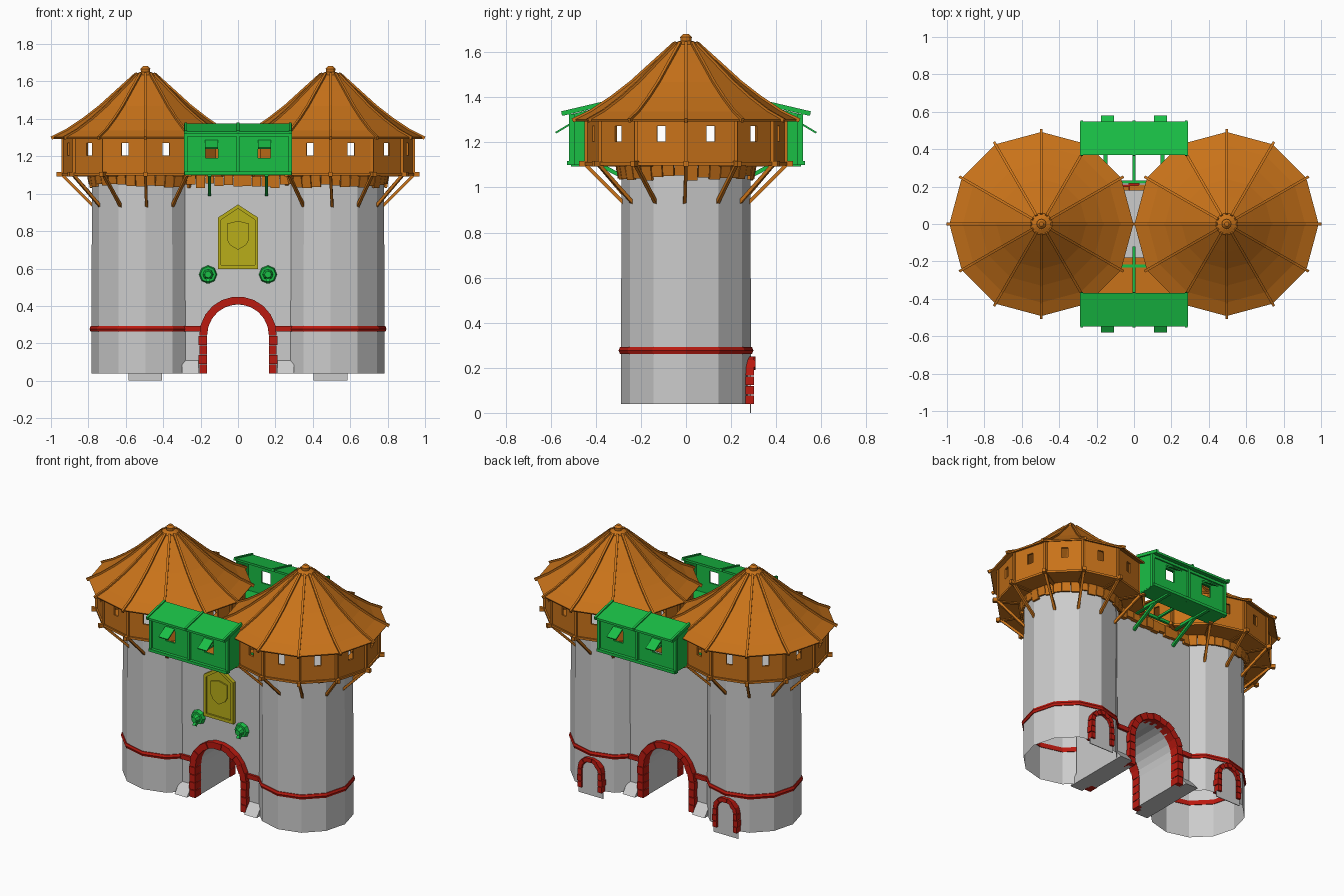
import bpy, bmesh, math, random
from mathutils import Vector, Matrix

if "Cube" in bpy.data.objects:
    bpy.data.objects.remove(bpy.data.objects["Cube"])

random.seed(4)
TX = 0.495          # tower centre offset
rad = math.radians


def mat(name, c):
    m = bpy.data.materials.new(name)
    m.diffuse_color = (*c, 1)
    m.use_nodes = True
    m.node_tree.nodes["Principled BSDF"].inputs["Base Color"].default_value = m.diffuse_color
    return m


WOOD = mat("wood", (0.58, 0.17, 0.01))
GREEN = mat("green", (0.01, 0.52, 0.06))
RED = mat("red", (0.5, 0.01, 0.005))
YELLOW = mat("yellow", (0.48, 0.42, 0.01))


def finish(bm, name, m=None, thick=0):
    bmesh.ops.remove_doubles(bm, verts=bm.verts, dist=1e-5)
    bmesh.ops.recalc_face_normals(bm, faces=bm.faces)
    me = bpy.data.meshes.new(name)
    bm.to_mesh(me)
    bm.free()
    ob = bpy.data.objects.new(name, me)
    bpy.context.collection.objects.link(ob)
    if m:
        me.materials.append(m)
    if thick:
        mod = ob.modifiers.new("thickness", 'SOLIDIFY')
        mod.thickness = thick
    return ob


def box(bm, a, b):
    a, b = Vector(a), Vector(b)
    d = b - a
    bmesh.ops.create_cube(bm, size=1, matrix=Matrix.Translation((a + b) / 2)
                          @ Matrix.Diagonal((abs(d.x), abs(d.y), abs(d.z), 1)))


def beam(bm, p, q, w, h):
    p, q = Vector(p), Vector(q)
    d = q - p
    bmesh.ops.create_cube(bm, size=1, matrix=Matrix.Translation((p + q) / 2)
                          @ d.to_track_quat('X', 'Z').to_matrix().to_4x4()
                          @ Matrix.Diagonal((d.length, w, h, 1)))


def prism(bm, pts, lo, hi, axis='y'):
    # pts are (x, z) extruded along y, or (y, z) extruded along x
    P = (lambda p, t: (p[0], t, p[1])) if axis == 'y' else (lambda p, t: (t, p[0], p[1]))
    A = [bm.verts.new(P(p, lo)) for p in pts]
    B = [bm.verts.new(P(p, hi)) for p in pts]
    bm.faces.new(A)
    bm.faces.new(B[::-1])
    for i in range(len(pts)):
        j = (i + 1) % len(pts)
        bm.faces.new((A[i], A[j], B[j], B[i]))


def pol(cx, deg, r, z):
    return Vector((cx + r * math.cos(rad(deg)), r * math.sin(rad(deg)), z))


def lathe(bm, cx, prof, n=12, closed=False):
    rings = [[bm.verts.new(pol(cx, 360 * k / n, max(r, 1e-3), z)) for k in range(n)] for r, z in prof]
    pairs = list(zip(rings, rings[1:])) + ([(rings[-1], rings[0])] if closed else [])
    for a, b in pairs:
        for k in range(n):
            j = (k + 1) % n
            bm.faces.new((a[k], a[j], b[j], b[k]))


def arc_pts(cx, r, zc, n):
    return [(cx - r * math.cos(math.pi * i / n), zc + r * math.sin(math.pi * i / n)) for i in range(n + 1)]


def stone_arch(bm, cx, y0, y1, ri, ro, zc, legs, n):
    I, O = arc_pts(cx, ri, zc, n), arc_pts(cx, ro, zc, n)
    for i in range(n):
        g = 0.006 * (i % 2)
        prism(bm, [I[i], O[i], O[i + 1], I[i + 1]], y0 - math.copysign(g, y1 - y0) + 0, y1)
    h = (zc - 0.04) / legs
    for s in (-1, 1):
        for k in range(legs):
            box(bm, (cx + s * ri, y0, 0.04 + k * h), (cx + s * (ro + 0.004 * (k % 2)), y1, 0.036 + (k + 1) * h))


# Stone towers
bm = bmesh.new()
for s in (-1, 1):
    lathe(bm, s * TX, [(0.288, 0.04), (0.288, 0.3), (0.286, 1.1), (0, 1.1)])
finish(bm, "tower_walls")

# Gate block with arched passage
bm = bmesh.new()
prism(bm, [(-0.3, 0.04)] + [(-0.168, 0.04)] + arc_pts(0, 0.168, 0.24, 12) + [(0.168, 0.04), (0.3, 0.04), (0.3, 1.08), (-0.3, 1.08)], -0.18, 0.18)
for s in (-1, 1):
    for t in (-1, 1):
        prism(bm, [(t * 0.17, 0.12), (t * 0.235, 0.04), (t * 0.17, 0.04)], s * 0.21, s * 0.3, 'x')
finish(bm, "gate_wall")

# Rear door panels and thresholds
bm = bmesh.new()
for s in (-1, 1):
    prism(bm, [(s * TX - 0.06, 0.04)] + arc_pts(s * TX, 0.06, 0.16, 8) + [(s * TX + 0.06, 0.04)], 0.27, 0.289)
    box(bm, (s * TX - 0.09, 0.284, 0), (s * TX + 0.09, 0.289, 0.04))
finish(bm, "rear_doors")

# Red stone arches and string course
bm = bmesh.new()
for t in (-1, 1):
    stone_arch(bm, 0, t * 0.212, t * 0.15, 0.165, 0.207, 0.243, 4, 11)
for s in (-1, 1):
    stone_arch(bm, s * TX, 0.302, 0.25, 0.06, 0.088, 0.165, 3, 7)
finish(bm, "stone_arches", RED)
bm = bmesh.new()
for s in (-1, 1):
    lathe(bm, s * TX, [(0.284, 0.262), (0.293, 0.262), (0.299, 0.277), (0.293, 0.292), (0.284, 0.292)], closed=True)
    for t in (-1, 1):
        box(bm, (s * 0.2, t * 0.17, 0.262), (s * 0.29, t * 0.195, 0.292))
finish(bm, "string_course", RED)

# Conical roofs with ribs and finials
PROF = [(0.492, 1.302), (0.42, 1.338), (0.33, 1.398), (0.24, 1.468), (0.15, 1.55), (0.05, 1.64)]
bm, ribs = bmesh.new(), bmesh.new()
for s in (-1, 1):
    lathe(bm, s * TX, PROF)
    for k in range(12):
        for (r0, z0), (r1, z1) in zip(PROF, PROF[1:]):
            if r0 > 0.49:
                r0, z0 = 0.503, 1.297
            beam(ribs, pol(s * TX, 30 * k, r0, z0), pol(s * TX, 30 * k, r1, z1), 0.014, 0.018)
    lathe(ribs, s * TX, [(0, 1.6), (0.068, 1.615), (0.06, 1.635), (0.03, 1.65), (0.024, 1.65), (0.026, 1.668), (0.012, 1.682), (0, 1.682)])
finish(bm, "tower_roofs", WOOD, 0.01)
finish(ribs, "roof_ribs_and_finials", WOOD)

# Timber gallery walls with a window in each facet
bm = bmesh.new()
U, Z = [0, 0.415, 0.585, 1], [1.11, 1.205, 1.272, 1.325]
for s in (-1, 1):
    for k in range(12):
        a, b = pol(s * TX, 30 * k, 0.44, 0), pol(s * TX, 30 * k + 30, 0.44, 0)
        g = [[bm.verts.new(a.lerp(b, u) + Vector((0, 0, z))) for u in U] for z in Z]
        for i in range(3):
            for j in range(3):
                if (i, j) != (1, 1):
                    bm.faces.new((g[i][j], g[i][j + 1], g[i + 1][j + 1], g[i + 1][j]))
finish(bm, "gallery_walls", WOOD, 0.012)

# Gallery floor, posts, joists and struts
bm = bmesh.new()
for s in (-1, 1):
    lathe(bm, s * TX, [(0.275, 1.098), (0.45, 1.098), (0.45, 1.112), (0.275, 1.112)], closed=True)
    for k in range(12):
        a = 30 * k
        c = s * TX
        beam(bm, pol(c, a, 0.442, 1.1), pol(c, a, 0.442, 1.32), 0.016, 0.016)
        beam(bm, pol(c, a, 0.28, 1.105), pol(c, a, 0.475, 1.105), 0.022, 0.024)
        inward = math.cos(rad(a)) * -s
        if inward < 0.6:
            beam(bm, pol(c, a + random.uniform(-2, 2), 0.275, 0.93), pol(c, a, 0.445, 1.1), 0.015, 0.015)
box(bm, (-0.3, -0.39, 1.098), (0.3, -0.18, 1.11))
finish(bm, "gallery_frame", WOOD)

# Ragged boards below the gallery floor
bm = bmesh.new()
for s in (-1, 1):
    for k in range(36):
        p = pol(s * TX, 10 * k + 5, 0.294, 0)
        if abs(p.x) < 0.25:
            continue
        low = Vector((0, 0, random.uniform(1.03, 1.055)))
        out = pol(0, 10 * k + 5, 0.012, 1.1)
        d = Matrix.Translation(p + (low + out) / 2) @ Matrix.Rotation(rad(10 * k + 5), 4, 'Z') \
            @ Matrix.Rotation(rad(10), 4, 'Y') @ Matrix.Diagonal((0.014, 0.05, 1.1 - low.z, 1))
        bmesh.ops.create_cube(bm, size=1, matrix=d)
for t in (-1, 1):
    for k in range(11):
        x = -0.275 + k * 0.05
        box(bm, (x, t * 0.178, random.uniform(1.03, 1.055)), (x + 0.048, t * random.uniform(0.2, 0.212), 1.1))
finish(bm, "hanging_boards", WOOD)

# Green projecting bays over the gate, front and back
bm = bmesh.new()
for t in (-1, 1):
    def bx(x0, x1, y0, y1, z0, z1):
        box(bm, (x0, t * y0, z0), (x1, t * y1, z1))
    prism(bm, [(t * 0.548, 1.318), (t * 0.37, 1.36), (t * 0.37, 1.374), (t * 0.548, 1.332)], -0.288, 0.288, 'x')
    bx(-0.28, 0.28, 0.38, 0.515, 1.103, 1.118)
    bx(-0.28, 0.28, 0.495, 0.507, 1.118, 1.192)
    bx(-0.28, 0.28, 0.495, 0.507, 1.272, 1.325)
    for x0, x1 in ((-0.28, -0.175), (-0.108, 0.108), (0.175, 0.28)):
        bx(x0, x1, 0.495, 0.507, 1.192, 1.272)
    bx(-0.285, 0.285, 0.5, 0.528, 1.1, 1.118)
    bx(-0.285, 0.285, 0.5, 0.516, 1.305, 1.322)
    for x in (-0.28, 0, 0.28):
        bx(x - 0.009, x + 0.009, 0.495, 0.518, 1.1, 1.325)
        beam(bm, (x, t * 0.552, 1.328), (x, t * 0.365, 1.372), 0.014, 0.02)
    for s in (-1, 1):
        prism(bm, [(t * 0.505, 1.11), (t * 0.505, 1.326), (t * 0.38, 1.356), (t * 0.38, 1.11)], s * 0.27, s * 0.281, 'x')
        beam(bm, (s * 0.142, t * 0.507, 1.285), (s * 0.142, t * 0.578, 1.243), 0.068, 0.008)
        beam(bm, (s * 0.152, t * 0.18, 0.995), (s * 0.152, t * 0.40, 1.11), 0.016, 0.018)
        bx(s * 0.152 - 0.01, s * 0.152 + 0.01, 0.2, 0.51, 1.092, 1.11)
    bx(-0.28, 0.28, 0.217, 0.233, 1.1, 1.118)
    bx(-0.007, 0.007, 0.12 if t < 0 else 0.22, 0.5, 1.108, 1.122)
finish(bm, "gate_bays", GREEN)

# Yellow panel with frame and blank shield
bm = bmesh.new()


def house(w, z0, z1, z2):
    return [(-w, z0), (w, z0), (w, z1), (0, z2), (-w, z1)]


prism(bm, house(0.098, 0.61, 0.865, 0.93), -0.194, -0.175)
O, I = house(0.108, 0.598, 0.872, 0.942), house(0.09, 0.618, 0.86, 0.92)
for i in range(5):
    j = (i + 1) % 5
    prism(bm, [O[i], O[j], I[j], I[i]], -0.205, -0.178)
prism(bm, [(-0.06, 0.84), (0, 0.855), (0.06, 0.84), (0.06, 0.755), (0.042, 0.725), (0, 0.7), (-0.042, 0.725), (-0.06, 0.755)], -0.203, -0.19)
finish(bm, "shield_panel", YELLOW)

# Green bosses beside the panel
bm = bmesh.new()
for s in (-1, 1):
    M = Matrix.Translation((s * 0.16, 0, 0.568)) @ Matrix.Rotation(rad(90), 4, 'X')
    for r0, r1, d0, d1 in ((0.05, 0.042, 0.175, 0.205), (0.03, 0.018, 0.2, 0.235)):
        bmesh.ops.create_cone(bm, cap_ends=True, segments=8, radius1=r0, radius2=r1, depth=d1 - d0,
                              matrix=M @ Matrix.Translation((0, 0, (d0 + d1) / 2)))
    beam(bm, (s * 0.16, -0.2, 0.57), (s * 0.16, -0.225, 0.525), 0.02, 0.02)
finish(bm, "wall_bosses", GREEN)
